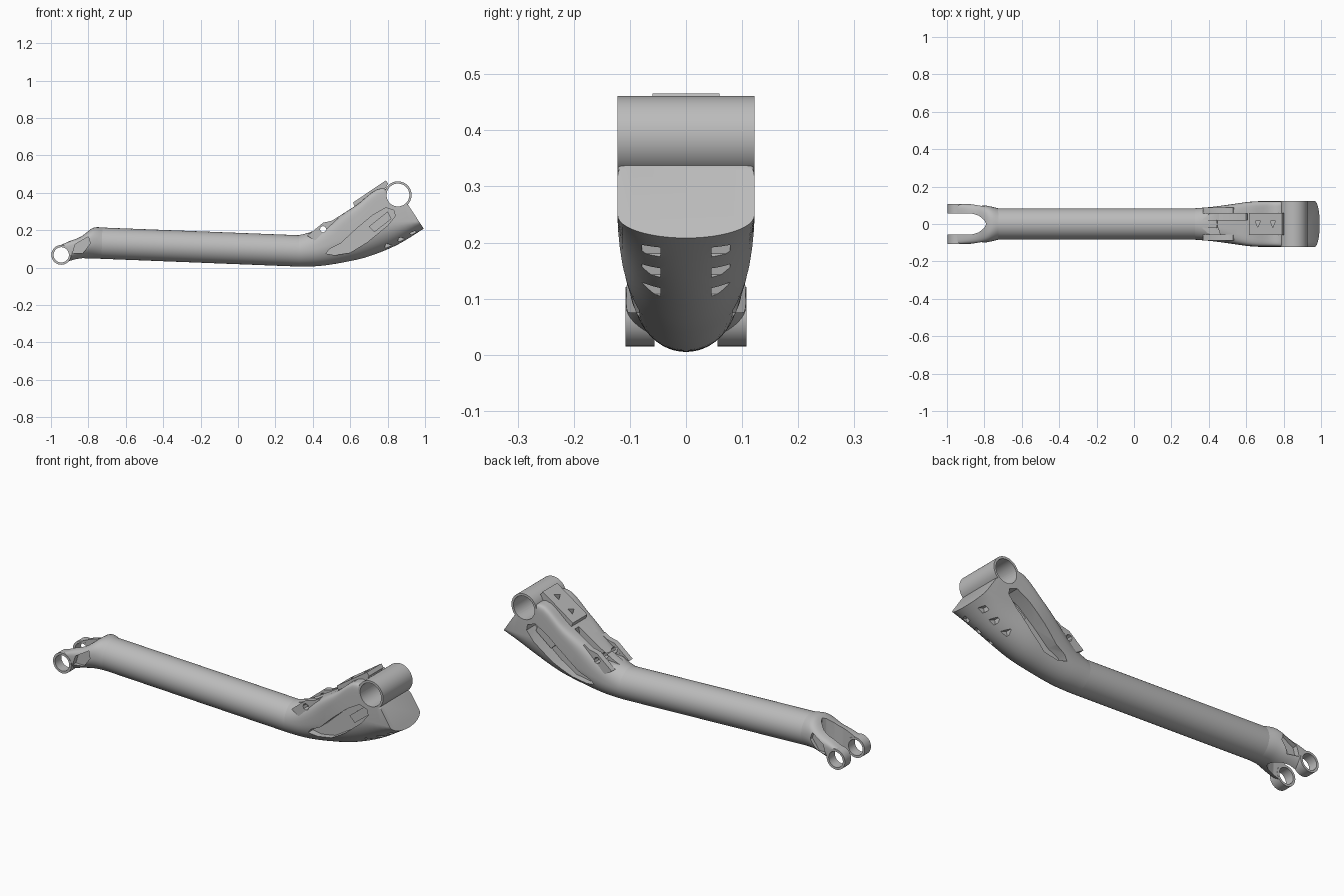
import bpy, bmesh, math

cube = bpy.data.objects.get("Cube")
if cube:
    bpy.data.objects.remove(cube)

steel = bpy.data.materials.new("plain_grey")
steel.use_nodes = True
GREY = (0.5, 0.5, 0.5, 1)
steel.diffuse_color = GREY
steel.node_tree.nodes["Principled BSDF"].inputs["Base Color"].default_value = GREY


def make(name, rings):
    """Skin a list of equal closed rings and cap both ends."""
    bm = bmesh.new()
    loops = [[bm.verts.new(p) for p in ring] for ring in rings]
    n = len(loops[0])
    for a, b in zip(loops, loops[1:]):
        for i in range(n):
            j = (i + 1) % n
            bm.faces.new((a[i], a[j], b[j], b[i]))
    bm.faces.new(loops[0])
    bm.faces.new(loops[-1])
    bmesh.ops.recalc_face_normals(bm, faces=bm.faces)
    mesh = bpy.data.meshes.new(name)
    bm.to_mesh(mesh)
    bm.free()
    mesh.materials.append(steel)
    obj = bpy.data.objects.new(name, mesh)
    bpy.context.collection.objects.link(obj)
    return obj


def prism(name, pts, d0, d1, axis="y"):
    """Extrude a side outline along y, or a plan outline along z."""
    if axis == "y":
        return make(name, [[(a, d, b) for a, b in pts] for d in (d0, d1)])
    return make(name, [[(a, b, d) for a, b in pts] for d in (d0, d1)])


def circle(cx, cz, r, n=40):
    return [(cx + r * math.cos(math.tau * i / n), cz + r * math.sin(math.tau * i / n))
            for i in range(n)]


def section(s, n=48):
    """Rounded section: bottom xz, top xz, half width, shoulder height, squareness."""
    bx, bz, tx, tz, w, f, e = s
    ring = []
    for i in range(n):
        a = math.tau * i / n
        c, q = math.cos(a), math.sin(a)
        p = 2 / e if q > 0 else 1
        y = w * math.copysign(abs(c) ** p, c)
        h = f + (1 - f) * q ** p if q > 0 else f + f * q
        ring.append((bx + (tx - bx) * h, y, bz + (tz - bz) * h))
    return ring


def loft(name, stations, steps=5):
    """Smooth skin through section stations."""
    s = [stations[0]] + stations + [stations[-1]]
    rings = []
    for k in range(1, len(s) - 2):
        for i in range(steps):
            t = i / steps
            rings.append(section([
                0.5 * (2 * b + (c - a) * t + (2 * a - 5 * b + 4 * c - d) * t * t
                       + (3 * b - a - 3 * c + d) * t ** 3)
                for a, b, c, d in zip(*s[k - 1:k + 3])]))
    rings.append(section(stations[-1]))
    return make(name, rings)


def cut(obj, *cutters):
    for c in cutters:
        c.hide_render = True
        m = obj.modifiers.new("cut", "BOOLEAN")
        m.operation, m.solver, m.object = "DIFFERENCE", "EXACT", c
        bpy.context.view_layer.objects.active = obj
        bpy.ops.object.modifier_apply(modifier=m.name)
        bpy.data.objects.remove(c)


parts = []

# Main tube, sharing its end sections with the fork and the head
left_end = (-0.73, 0.047, -0.725, 0.214, 0.084, 0.5, 2)
right_end = (0.33, 0.005, 0.325, 0.173, 0.084, 0.5, 2)
parts.append(make("main_tube", [section(left_end), section(right_end)]))

# Fork body with slot, side hollows and pin bore
fork = loft("fork_body", [
    left_end,
    (-0.79, 0.048, -0.775, 0.212, 0.097, 0.5, 2.6),
    (-0.85, 0.04, -0.84, 0.166, 0.105, 0.5, 4),
    (-0.90, 0.027, -0.90, 0.142, 0.107, 0.5, 6),
    (-0.945, 0.018, -0.95, 0.119, 0.107, 0.5, 9)])
slot = [(-1.1, -0.055), (-0.87, -0.057), (-0.83, -0.045), (-0.80, -0.02),
        (-0.79, 0), (-0.80, 0.02), (-0.83, 0.045), (-0.87, 0.057), (-1.1, 0.055)]
cut(fork, prism("slot", slot, -0.1, 0.4, "z"),
    prism("bore", circle(-0.945, 0.068, 0.041), -0.3, 0.3))
hollow = [(-0.885, 0.075), (-0.83, 0.075), (-0.79, 0.13), (-0.80, 0.165), (-0.87, 0.125)]
for s in (-1, 1):
    cut(fork, prism("hollow", hollow, s * 0.08, s * 0.2))
parts.append(fork)

# Fork eyes
for s, side in ((1, "left"), (-1, "right")):
    eye = prism(side + "_fork_eye", circle(-0.945, 0.068, 0.053), s * 0.056, s * 0.108)
    cut(eye, prism("bore", circle(-0.945, 0.068, 0.041), -0.3, 0.3))
    parts.append(eye)

# Head: flared scoop shaped body
head = loft("head_body", [
    right_end,
    (0.44, 0.009, 0.40, 0.195, 0.092, 0.5, 2.5),
    (0.57, 0.029, 0.50, 0.25, 0.106, 0.52, 4),
    (0.70, 0.06, 0.63, 0.332, 0.121, 0.5, 9),
    (0.85, 0.121, 0.77, 0.425, 0.122, 0.4, 14),
    (0.993, 0.208, 0.91, 0.335, 0.122, 0.32, 16)])
pocket = [(0.47, 0.075), (0.52, 0.066), (0.60, 0.08), (0.69, 0.135), (0.80, 0.225),
          (0.84, 0.275), (0.835, 0.305), (0.79, 0.32), (0.72, 0.28), (0.63, 0.205),
          (0.55, 0.13), (0.49, 0.10)]
PIN = (0.855, 0.388)
cut(head, prism("bore", circle(*PIN, 0.061), -0.3, 0.3),
    prism("pin_hole", circle(0.455, 0.205, 0.017, 8), -0.3, 0.3))
groove = [(0.35, 0.18), (0.47, 0.19), (0.60, 0.27), (0.62, 0.4), (0.35, 0.4)]
for s in (-1, 1):
    cut(head, prism("pocket", pocket, s * 0.05, s * 0.3),
        prism("groove", groove, s * 0.022, s * 0.055))
    # Drain holes through the underside
    for x, z in ((0.80, 0.10), (0.87, 0.135), (0.935, 0.172)):
        hole = [(x - 0.015, z + 0.008), (x + 0.02, z - 0.012), (x + 0.045, z - 0.012),
                (x + 0.045, z + 0.012), (x - 0.01, z + 0.03)]
        cut(head, prism("drain", hole, s * 0.045, s * 0.078))
parts.append(head)

# Ledge inside each side pocket and ear beside the grooves
ledge = [(0.70, 0.22), (0.73, 0.19), (0.82, 0.26), (0.80, 0.30)]
ear = [(0.37, 0.17), (0.41, 0.145), (0.49, 0.18), (0.55, 0.25), (0.53, 0.268),
       (0.50, 0.25), (0.455, 0.24)]
for s, side in ((1, "left"), (-1, "right")):
    parts.append(prism(side + "_pocket_ledge", ledge, s * 0.045, s * 0.075))
    lug = prism(side + "_ear", ear, s * 0.057, s * 0.087)
    cut(lug, prism("pin_hole", circle(0.455, 0.205, 0.017, 8), -0.3, 0.3))
    parts.append(lug)

# Cross bushing at the head
boss = prism("head_bushing", circle(*PIN, 0.073, 64), -0.122, 0.122)
cut(boss, prism("bore", circle(*PIN, 0.061, 64), -0.3, 0.3))
parts.append(boss)

# Raised top plate with triangular pits
plate = prism("top_plate", [(0.63, 0.31), (0.615, 0.348), (0.79, 0.466), (0.803, 0.449),
                            (0.775, 0.40)], -0.06, 0.06)
for x in (0.66, 0.74):
    pit = [(x - 0.012, 0.016), (x + 0.016, 0.016), (x + 0.002, -0.018)]
    for obj in (plate, head):
        cut(obj, prism("pit", pit, x - 0.33, 0.6, "z"))
parts.append(plate)

# Smooth shading with sharp edges kept
bpy.ops.object.select_all(action="DESELECT")
for obj in parts:
    obj.select_set(True)
bpy.context.view_layer.objects.active = parts[0]
bpy.ops.object.shade_smooth_by_angle(angle=math.radians(30))
